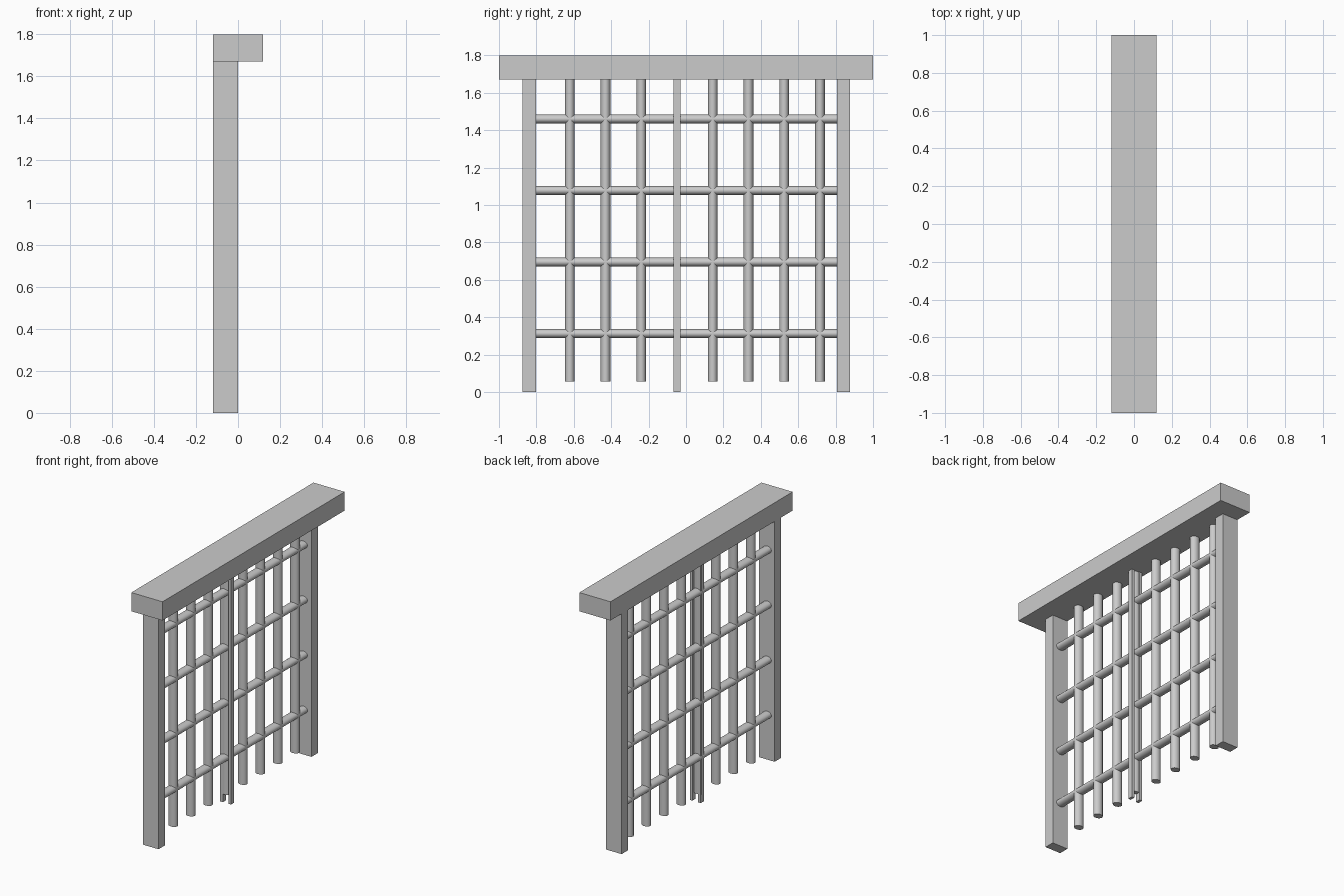
import bpy
from math import radians

if "Cube" in bpy.data.objects:
    bpy.data.objects.remove(bpy.data.objects["Cube"])

BAR_X = -0.063


def box(name, x0, x1, y0, y1, z0, z1):
    bpy.ops.mesh.primitive_cube_add(
        size=1, location=((x0 + x1) / 2, (y0 + y1) / 2, (z0 + z1) / 2))
    ob = bpy.context.object
    ob.name = name
    ob.scale = (x1 - x0, y1 - y0, z1 - z0)
    bpy.ops.object.transform_apply(location=False, rotation=False, scale=True)
    return ob


def bar(name, center, length, rx, ry, horizontal=False):
    # slightly oval rod, deeper than it is wide
    bpy.ops.mesh.primitive_cylinder_add(vertices=32, radius=1, depth=1, location=center)
    ob = bpy.context.object
    ob.name = name
    ob.scale = (rx, ry, length)
    if horizontal:
        ob.rotation_euler = (radians(90), 0, 0)
    bpy.ops.object.transform_apply(location=False, rotation=True, scale=True)
    bpy.ops.object.shade_smooth_by_angle(angle=radians(40))
    return ob


# top beam and side posts
box("top_beam", -0.12, 0.12, -1, 1, 1.67, 1.8)
box("left_post", -0.12, 0, -0.873, -0.802, 0, 1.67)
box("right_post", -0.12, 0, 0.807, 0.878, 0, 1.67)

# vertical bars, with a slimmer one between the middle strips
for i in range(8):
    y = -0.621 + i * 0.191
    ry = 0.0165 if i == 3 else 0.026
    bar(f"vertical_bar_{i + 1}", (BAR_X, y, (0.055 + 1.672) / 2), 1.617, 0.032, ry)

# horizontal bars
for i in range(4):
    bar(f"horizontal_bar_{i + 1}", (BAR_X, 0.0025, 0.312 + i * 0.3825),
        1.615, 0.032, 0.0245, horizontal=True)

# middle strips, front and back of the lattice
box("middle_strip_outer", -0.028, -0.008, -0.066, -0.030, 0, 1.67)
box("middle_strip_inner", -0.092, -0.070, -0.066, -0.030, 0, 1.67)
